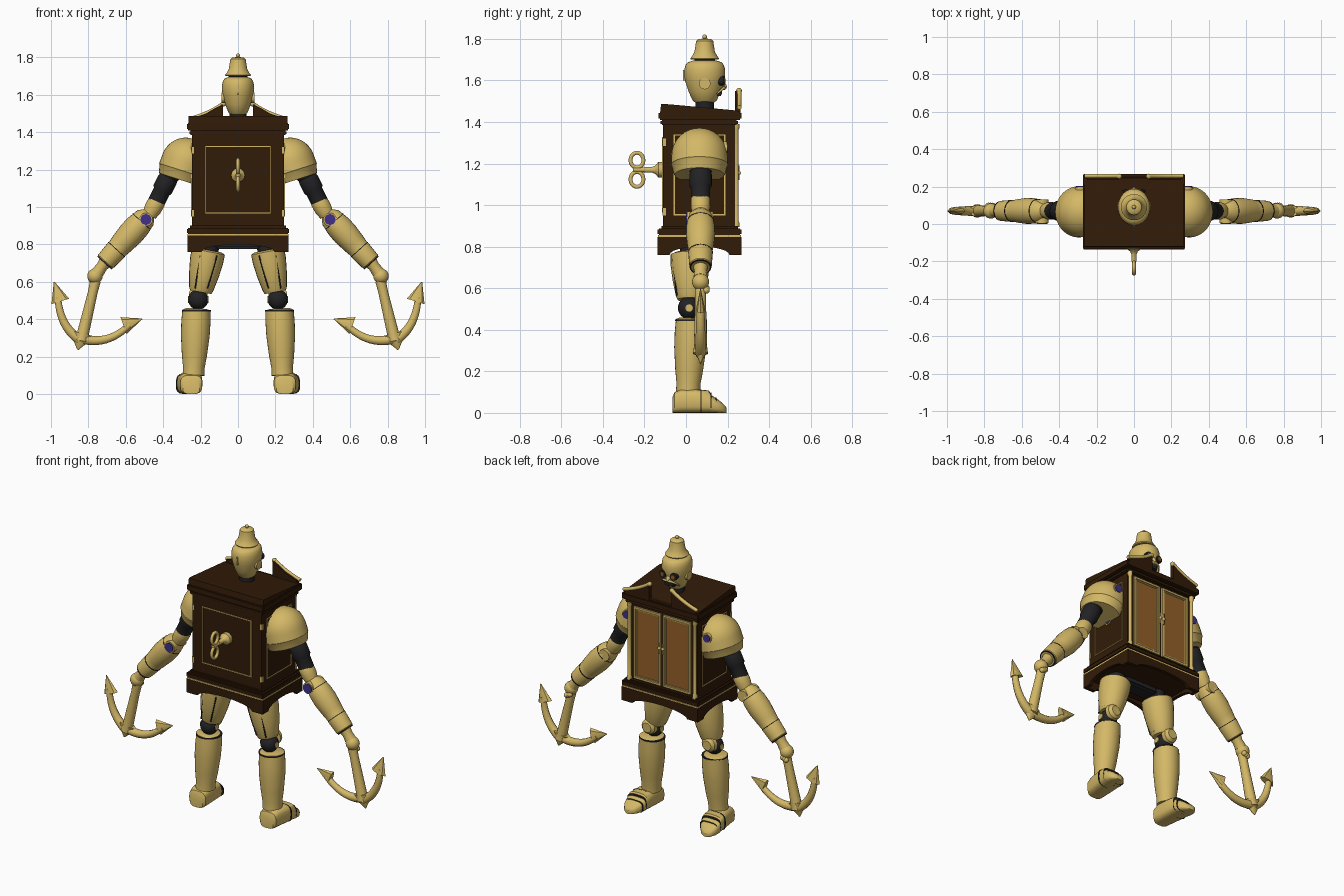
import bpy, bmesh, math
from mathutils import Vector, Matrix

if "Cube" in bpy.data.objects:
    bpy.data.objects.remove(bpy.data.objects["Cube"])


def material(name, rgb):
    m = bpy.data.materials.new(name)
    m.use_nodes = True
    m.diffuse_color = (*rgb, 1)
    m.node_tree.nodes["Principled BSDF"].inputs["Base Color"].default_value = (*rgb, 1)
    return m


BRASS = material("brass", (0.66, 0.48, 0.135))
WOOD = material("dark wood", (0.031, 0.011, 0.0025))
PANEL = material("light wood", (0.30, 0.115, 0.022))
IRON = material("dark iron", (0.016, 0.016, 0.018))
GEM = material("violet enamel", (0.05, 0.03, 0.25))
CY = 0.065  # depth of the cabinet's middle


def finish(name, bm, mat, angle=35):
    bmesh.ops.recalc_face_normals(bm, faces=bm.faces)
    for f in bm.faces:
        f.smooth = True
    for e in bm.edges:
        e.smooth = e.calc_face_angle(0) < math.radians(angle)
    me = bpy.data.meshes.new(name)
    bm.to_mesh(me)
    bm.free()
    me.materials.append(mat)
    ob = bpy.data.objects.new(name, me)
    bpy.context.collection.objects.link(ob)


def skin(name, rings, mat):
    """Bridge rings of points and cap both ends."""
    bm = bmesh.new()
    vs = [[bm.verts.new(p) for p in ring] for ring in rings]
    n = len(vs[0])
    for a, b in zip(vs, vs[1:]):
        for i in range(n):
            bm.faces.new((a[i], a[(i + 1) % n], b[(i + 1) % n], b[i]))
    bm.faces.new(vs[0])
    bm.faces.new(vs[-1])
    finish(name, bm, mat)


def lathe(name, profile, a, b, mat, n=24, depth=1.0):
    """Turn (radius, fraction) pairs about the line from a to b."""
    a, b = Vector(a), Vector(b)
    z = (b - a).normalized()
    ref = Vector((0, 0, 1)) if abs(z.y) > 0.9 else Vector((0, 1, 0))
    y = (ref - z * ref.dot(z)).normalized()
    x = y.cross(z)
    ring = [(math.cos(math.tau * i / n), math.sin(math.tau * i / n)) for i in range(n)]
    skin(name, [[a + (b - a) * t + x * r * c + y * r * s * depth for c, s in ring]
                for r, t in profile], mat)


def rod(name, a, b, r, mat, n=20):
    lathe(name, [(r, 0), (r, 1)], a, b, mat, n)


def ball(name, c, r, mat):
    bm = bmesh.new()
    bmesh.ops.create_uvsphere(bm, u_segments=20, v_segments=12, radius=r,
                              matrix=Matrix.Translation(c))
    finish(name, bm, mat)


def boxes(name, spans, mat, bevel=0.0):
    """One object made of boxes given as (low corner, high corner)."""
    bm = bmesh.new()
    for lo, hi in spans:
        lo, hi = Vector(lo), Vector(hi)
        m = Matrix.Translation((lo + hi) / 2) @ Matrix.Diagonal((*(hi - lo), 1))
        bmesh.ops.create_cube(bm, size=1, matrix=m)
    if bevel:
        bmesh.ops.bevel(bm, geom=bm.edges[:], offset=bevel, segments=2, affect='EDGES')
    finish(name, bm, mat)


def prism(name, outline, place, lo, hi, mat):
    skin(name, [[place(u, v, d) for u, v in outline] for d in (lo, hi)], mat)


def tube(name, pts, r, mat, ends=(1, 1), cyclic=False):
    cu = bpy.data.curves.new(name, 'CURVE')
    cu.dimensions = '3D'
    cu.bevel_depth, cu.bevel_resolution, cu.use_fill_caps = r, 3, True
    sp = cu.splines.new('POLY')
    sp.points.add(len(pts) - 1)
    for i, p in enumerate(pts):
        sp.points[i].co = (*p, 1)
        sp.points[i].radius = ends[0] + (ends[1] - ends[0]) * i / (len(pts) - 1)
    sp.use_cyclic_u, sp.use_smooth = cyclic, True
    cu.materials.append(mat)
    ob = bpy.data.objects.new(name, cu)
    bpy.context.collection.objects.link(ob)
    bpy.ops.object.select_all(action='DESELECT')
    ob.select_set(True)
    bpy.context.view_layer.objects.active = ob
    bpy.ops.object.convert(target='MESH')


def bend(a, m, b, n=12):
    a, m, b = Vector(a), Vector(m), Vector(b)
    return [a * (1 - t) ** 2 + m * 2 * t * (1 - t) + b * t * t for t in (i / n for i in range(n + 1))]


def frame(name, place, u0, u1, v0, v1, w, d0, d1, mat):
    bars = ((u0, u1, v0, v0 + w), (u0, u1, v1 - w, v1), (u0, u0 + w, v0, v1), (u1 - w, u1, v0, v1))
    boxes(name, [(place(a, c, d0), place(b, d, d1)) for a, b, c, d in bars], mat)


def facing_y(u, v, d):
    return Vector((u, d, v))


def facing_x(u, v, d):
    return Vector((d, u, v))


# Cabinet
boxes("cabinet_body", [((-.245, -.11, .84), (.245, .235, 1.42))], WOOD)
boxes("cabinet_mouldings", [((-.273, -.137, .855), (.273, .267, .888)),
                            ((-.262, -.125, .888), (.262, .257, .90)),
                            ((-.26, -.122, 1.385), (.26, .25, 1.41)),
                            ((-.273, -.132, 1.41), (.273, .267, 1.45))], WOOD, .006)
boxes("base_trim", [((-.269, -.135, .847), (.269, .265, .856))], BRASS)
boxes("base_floor", [((-.26, -.12, .815), (.26, .25, .845))], WOOD)
boxes("pelvis", [((-.12, -.03, .775), (.12, .07, .82))], IRON, .01)
prism("roof", [(-.125, 1.44), (-.12, 1.487), (-.08, 1.485), (.245, 1.455), (.262, 1.44)],
      facing_x, -.265, .265, WOOD)


def skirt(half, mid):
    arch = [(mid + half * .72 * math.cos(t), .76 + .04 * math.sin(t))
            for t in (math.pi * i / 12 for i in range(13))]
    return [(mid + half, .847), (mid + half, .76)] + arch + [(mid - half, .76), (mid - half, .847)]


for tag, lo, hi in (("front", -.137, -.115), ("back", .245, .267)):
    prism(tag + "_skirt", skirt(.27, 0), facing_y, lo, hi, WOOD)
for s in (1, -1):
    prism("side_skirt", skirt(.2, CY), facing_x, s * .25, s * .271, WOOD)

# Cabinet panels, doors and pediment
frame("front_panel_trim", facing_y, -.175, .175, .965, 1.327, .005, -.115, -.109, BRASS)
for s in (1, -1):
    frame("side_panel_trim", facing_x, -.06, .19, .95, 1.34, .006, s * .244, s * .25, BRASS)
    boxes("hinge", [((s * .235, -.112, z), (s * .249, -.096, z + .035)) for z in (.95, 1.285)], BRASS)
    u0, u1 = sorted((s * .008, s * .202))
    frame("door_trim", facing_y, u0, u1, .91, 1.37, .012, .234, .246, BRASS)
    frame("door_inner_trim", facing_y, u0 + .016, u1 - .016, .926, 1.354, .005, .234, .243, BRASS)
    boxes("door_panel", [((u0 + .021, .23, .931), (u1 - .021, .239, 1.349))], PANEL)
    rod("door_handle", (s * .012, .252, 1.12), (s * .012, .252, 1.19), .005, BRASS, 10)
    ball("door_knob", (s * .012, .254, 1.155), .010, BRASS)
    lathe("corner_column", [(.015, 0), (.015, .04), (.011, .06), (.011, .94), (.015, .96), (.015, 1)],
          (s * .232, .242, .895), (s * .232, .242, 1.39), BRASS, 14)
    prism("pediment", [(s * .08, 1.44), (s * .08, 1.55), (s * .12, 1.53), (s * .17, 1.50),
                       (s * .25, 1.472), (s * .25, 1.44)], facing_y, .235, .262, WOOD)
    tube("pediment_scroll", bend((s * .078, .257, 1.554), (s * .15, .257, 1.50), (s * .262, .257, 1.47)),
         .011, BRASS)
    ball("scroll_end", (s * .079, .255, 1.55), .014, BRASS)

# Winding key
lathe("key_socket", [(.037, 0), (.037, .3), (.02, .45), (.014, .6), (.014, 1)],
      (0, -.105, 1.17), (0, -.20, 1.17), BRASS, 16)
rod("key_shaft", (0, -.18, 1.17), (0, -.255, 1.17), .012, BRASS)
for z in (1.124, 1.216):
    tube("key_ring", [(0, -.236 + .031 * math.cos(math.tau * i / 24), z + .036 * math.sin(math.tau * i / 24))
                      for i in range(24)], .010, BRASS, cyclic=True)

# Head and hat
HY = .09
rod("neck", (0, HY, 1.44), (0, HY, 1.53), .045, IRON)
lathe("head", [(.035, 0), (.05, .06), (.068, .28), (.081, .5), (.086, .66), (.085, .8), (.08, .9), (.071, .96), (.05, 1)],
      (0, HY, 1.49), (0, HY, 1.695), BRASS, 32, 1.15)
rod("hat_gap", (0, HY, 1.68), (0, HY, 1.705), .05, IRON)
lathe("hat", [(.066, 0), (.07, .05), (.06, .16), (.049, .35), (.043, .7), (.041, .82), (.03, .9), (.01, .92)],
      (0, HY, 1.70), (0, HY, 1.81), BRASS, 32)
ball("hat_knob", (0, HY, 1.81), .011, BRASS)
boxes("head_slot", [((-.006, -.014, 1.60), (.006, 0, 1.65))], BRASS)
lathe("nose", [(.018, 0), (.01, .7), (.004, 1)], (0, .17, 1.585), (0, .196, 1.565), BRASS, 12)
boxes("mouth", [((-.035, .13, 1.525), (.035, .174, 1.56))], IRON, .006)
for s in (1, -1):
    rod("ear", (s * .07, HY, 1.585), (s * .088, HY, 1.585), .028, BRASS)
    rod("eye_socket", (s * .035, .15, 1.598), (s * .038, .184, 1.598), .023, IRON)
    rod("eye", (s * .035, .17, 1.598), (s * .038, .188, 1.598), .013, PANEL, 12)
    tube("moustache", bend((0, .182, 1.562), (s * .04, .187, 1.57), (s * .06, .15, 1.535), 8), .009, BRASS, (1, .4))


def foot_ring(y, x, hw, h, n=20):
    def p(v):
        return math.copysign(abs(v) ** .6, v)
    return [Vector((x + hw * p(math.cos(math.tau * i / n)), y, max(0, h / 2 + h / 2 * p(math.sin(math.tau * i / n)))))
            for i in range(n)]


for s in (1, -1):
    def P(x, z, y=.07):
        return Vector((s * x, y, z))

    # Shoulder and upper arm
    dome = [(.131 * math.cos(t), .42 + .58 * math.sin(t)) for t in (math.pi / 2 * i / 10 for i in range(10))]
    lathe("pauldron", [(.10, 0), (.116, 0), (.121, .04), (.129, .2), (.133, .22), (.132, .32)] + dome,
          P(.31, 1.145, CY), P(.24, 1.365, CY), BRASS, 36, 1.03)
    rod("shoulder_disc", P(.285, 1.275, .17), P(.285, 1.275, .202), .024, GEM)
    rod("shoulder_disc_rim", P(.285, 1.275, .17), P(.285, 1.275, .198), .03, BRASS)
    rod("flank_disc", P(.24, 1.135, .06), P(.252, 1.135, .06), .02, GEM)
    rod("flank_disc_rim", P(.24, 1.135, .06), P(.249, 1.135, .06), .026, BRASS)
    lathe("upper_arm", [(.055, 0), (.055, .3), (.05, .34), (.054, .4), (.054, .65), (.046, .7), (.046, 1)],
          P(.335, 1.23), P(.44, 1.02), IRON)
    lathe("elbow_cup", [(.04, 0), (.047, .2), (.047, .6), (.038, 1)], P(.425, 1.045), P(.475, .955), BRASS)

    # Elbow and forearm
    rod("elbow_joint", P(.492, .933, .005), P(.492, .933, .13), .036, BRASS)
    rod("elbow_disc", P(.492, .933, 0), P(.492, .933, .02), .029, GEM)
    top, end = P(.475, .965), P(.715, .70)
    lathe("forearm", [(.035, 0), (.058, .08), (.068, .25), (.07, .4), (.063, .6), (.057, .72), (.059, .74),
                      (.054, .97), (.045, 1)], top, end, BRASS)
    for t, r in ((.16, .0645), (.72, .0595), (.985, .052)):
        rod("forearm_seam", top.lerp(end, t), top.lerp(end, t + .012), r, IRON, 24)
    lathe("wrist", [(.038, 0), (.03, .5), (.034, 1)], P(.705, .712), P(.75, .65), BRASS)
    ball("hand", P(.765, .63), .041, BRASS)
    for i in range(3):
        ball("knuckle", P(.755 + .012 * i, .60 - .005 * i, .098), .016, BRASS)

    # Anchor
    lathe("anchor_shank", [(.028, 0), (.026, .2), (.032, .9), (.036, 1)], P(.762, .605), P(.838, .285), BRASS, 16)
    lathe("anchor_crown", [(.055, 0), (.048, .35), (.004, 1)], P(.834, .325), P(.856, .237), BRASS, 16, .55)
    tube("anchor_inner_arm", bend(P(.85, .30), P(.70, .25), P(.58, .37)), .028, BRASS, (1, .65))
    tube("anchor_outer_arm", bend(P(.845, .29), P(.955, .36), P(.963, .52)), .028, BRASS, (1, .65))
    lathe("inner_fluke", [(.048, 0), (.042, .12), (.002, 1)], P(.612, .366), P(.512, .402), BRASS, 8, .45)
    lathe("outer_fluke", [(.05, 0), (.044, .12), (.002, 1)], P(.95, .495), P(.983, .6), BRASS, 8, .45)

    # Thigh and knee
    rod("hip", P(.155, .73, .02), P(.15, .83, .02), .05, IRON)
    lathe("thigh", [(.07, 0), (.09, .04), (.09, .25), (.08, .6), (.065, .93), (.058, 1)],
          P(.157, .77, .02), P(.20, .545, .02), BRASS, 24, 1.05)
    for dx, dy in ((.045, -.062), (-.045, -.062), (0, .108)):
        tube("thigh_seam", [P(.157 + dx, .74, dy), P(.196 + dx * .75, .565, dy * .72)], .004, IRON)
    rod("thigh_ring", P(.195, .567, .02), P(.196, .56, .02), .065, IRON)
    ball("knee", P(.213, .505, .015), .054, IRON)
    rod("knee_pin", P(.158, .505, .015), P(.268, .505, .015), .018, BRASS)
    lathe("knee_cap", [(.05, 0), (.046, .6), (.03, 1)], P(.213, .53, .055), P(.213, .53, .095), BRASS)

    # Shin and foot
    rod("shin_ring", P(.222, .450, .024), P(.222, .442, .024), .077, IRON)
    lathe("shin", [(.06, 0), (.075, .02), (.078, .2), (.077, .4), (.067, .7), (.058, .88), (.058, 1)],
          P(.222, .455, .027), P(.238, .10, .01), BRASS, 28)
    steps = [(-.065, .25, .045, .075), (-.055, .25, .058, .10), (-.02, .252, .062, .114), (.05, .258, .066, .113),
             (.11, .263, .067, .108), (.122, .265, .067, .086), (.16, .27, .056, .06), (.185, .273, .036, .038),
             (.195, .275, .015, .025)]
    skin("foot", [foot_ring(y, s * x, w, h) for y, x, w, h in steps], BRASS)
    for y, w, h in ((.07, .0677, .112), (.118, .0685, .098), (.142, .0628, .074)):
        skin("foot_seam", [foot_ring(y + d, s * .264, w, h) for d in (0, .004)], IRON)
